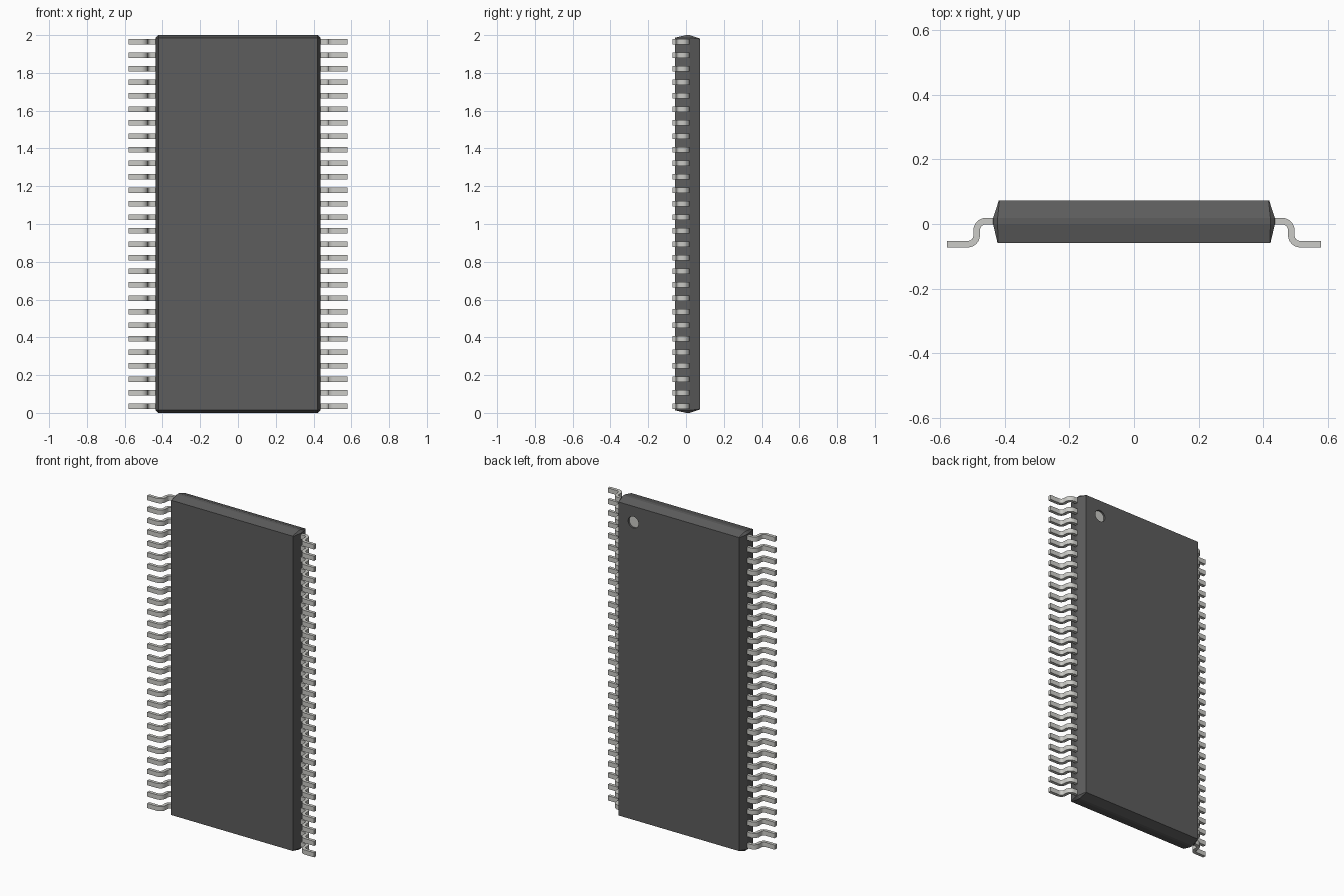
import bpy, bmesh, math

if "Cube" in bpy.data.objects:
    bpy.data.objects.remove(bpy.data.objects["Cube"])

PINS, PITCH = 28, 2 / 28
LEAD_W, LEAD_T = 0.029, 0.02
BACK_Y = 0.073


def material(name, rgb):
    m = bpy.data.materials.new(name)
    m.diffuse_color = (*rgb, 1)
    m.use_nodes = True
    m.node_tree.nodes["Principled BSDF"].inputs["Base Color"].default_value = m.diffuse_color
    return m


def add_object(name, bm, mat):
    bmesh.ops.recalc_face_normals(bm, faces=bm.faces)
    me = bpy.data.meshes.new(name)
    bm.to_mesh(me)
    bm.free()
    ob = bpy.data.objects.new(name, me)
    bpy.context.collection.objects.link(ob)
    me.materials.append(mat)
    return ob


def activate(ob):
    bpy.ops.object.select_all(action='DESELECT')
    ob.select_set(True)
    bpy.context.view_layer.objects.active = ob


plastic = material("dark_plastic", (0.11, 0.11, 0.11))
metal = material("lead_metal", (0.6, 0.6, 0.57))

# Body: rings with cut corners, tapered towards the front and back faces
bm = bmesh.new()
rings = []
for y, hx, hz, c in [(-0.059, 0.422, 0.986, 0.002), (0.0, 0.436, 1.0, 0.014),
                     (0.0185, 0.436, 1.0, 0.014), (BACK_Y, 0.418, 0.982, 0.002)]:
    pts = [(hx, hz - c), (hx - c, hz), (c - hx, hz), (-hx, hz - c),
           (-hx, c - hz), (c - hx, -hz), (hx - c, -hz), (hx, c - hz)]
    rings.append([bm.verts.new((x, y, 1 + z)) for x, z in pts])
for a, b in zip(rings, rings[1:]):
    for i in range(8):
        j = (i + 1) % 8
        bm.faces.new((a[i], a[j], b[j], b[i]))
bm.faces.new(rings[0])
bm.faces.new(rings[-1])
body = add_object("body", bm, plastic)

# Round pin-one recess in the back face
MARK = (0.314, 1.882)
MARK_R, MARK_DEPTH = 0.036, 0.012
bpy.ops.mesh.primitive_cylinder_add(vertices=32, radius=MARK_R, depth=2 * MARK_DEPTH,
                                    location=(MARK[0], BACK_Y, MARK[1]),
                                    rotation=(math.pi / 2, 0, 0))
cutter = bpy.context.object
cutter.name = "recess_cutter"
cutter.hide_render = True
activate(body)
cut = body.modifiers.new("recess", 'BOOLEAN')
cut.operation = 'DIFFERENCE'
cut.solver = 'EXACT'
cut.object = cutter
bpy.ops.object.modifier_apply(modifier=cut.name)
bpy.data.objects.remove(cutter)

# Pale disc on the floor of the recess
bpy.ops.mesh.primitive_circle_add(vertices=32, radius=MARK_R, fill_type='NGON',
                                  location=(MARK[0], BACK_Y - MARK_DEPTH + 0.0008, MARK[1]),
                                  rotation=(-math.pi / 2, 0, 0))
bpy.context.object.name = "pin_one_mark"
bpy.context.object.data.materials.append(metal)

# Gull-wing lead: centre path with two bends, given as (x, y, normal angle)
TOP, FOOT, RISER, R, STEPS = 0.0087, -0.0625, 0.4865, 0.028, 8
path = [(0.425, TOP, math.pi / 2)]
for i in range(STEPS + 1):
    a = math.pi / 2 * (1 - i / STEPS)
    path.append((RISER - R + R * math.cos(a), TOP - R + R * math.sin(a), a))
for i in range(STEPS + 1):
    a = math.pi / 2 * i / STEPS
    path.append((RISER + R - R * math.cos(a), FOOT + R - R * math.sin(a), a))
path.append((0.5785, FOOT, math.pi / 2))


def side(s):
    h = s * LEAD_T / 2
    return [(x + h * math.cos(a), y + h * math.sin(a)) for x, y, a in path]


bm = bmesh.new()
z0 = PITCH / 2 - LEAD_W / 2
left, right = side(1), side(-1)
upper = [bm.verts.new((x, y, z0)) for x, y in left]
lower = [bm.verts.new((x, y, z0)) for x, y in right]
strip = [bm.faces.new((upper[i], upper[i + 1], lower[i + 1], lower[i]))
         for i in range(len(path) - 1)]
ext = bmesh.ops.extrude_face_region(bm, geom=strip, use_keep_orig=True)
moved = [v for v in ext["geom"] if isinstance(v, bmesh.types.BMVert)]
bmesh.ops.translate(bm, verts=moved, vec=(0, 0, LEAD_W))
leads = add_object("leads", bm, metal)
activate(leads)
bpy.ops.object.shade_smooth_by_angle(angle=math.radians(35))

# Repeat along the side and mirror to the other side
arr = leads.modifiers.new("row", 'ARRAY')
arr.count = PINS
arr.use_relative_offset = False
arr.use_constant_offset = True
arr.constant_offset_displace = (0, 0, PITCH)
mir = leads.modifiers.new("both_sides", 'MIRROR')
mir.use_axis = (True, False, False)
